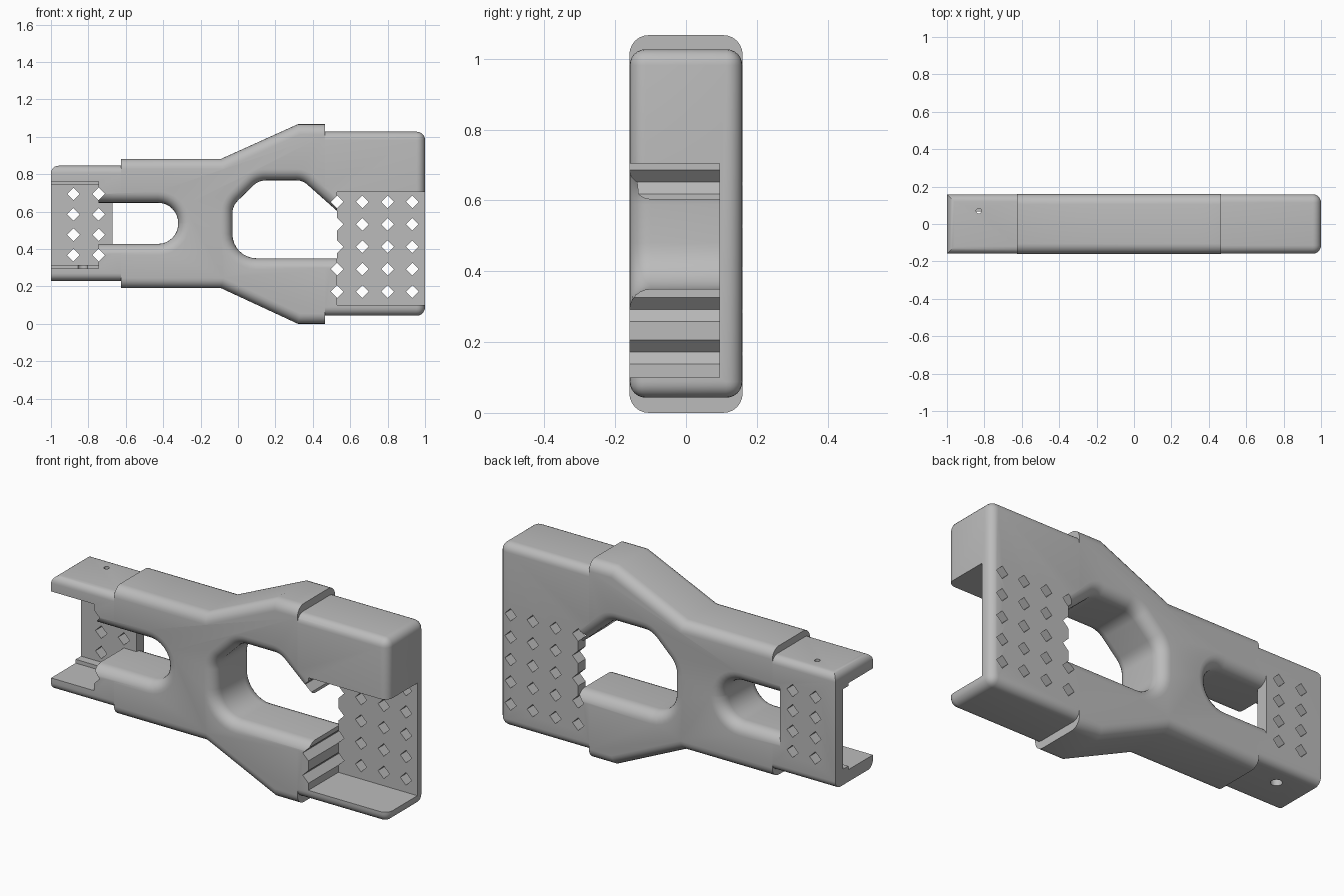
import bpy, bmesh, math
from mathutils import Vector

if "Cube" in bpy.data.objects:
    bpy.data.objects.remove(bpy.data.objects["Cube"], do_unlink=True)

HALF = 0.16      # half thickness of the frame
PLATE = 0.095    # front face of the perforated back plates
FILLET = 0.06

grey = bpy.data.materials.new("plain grey")
grey.use_nodes = True
grey.diffuse_color = (0.5, 0.5, 0.5, 1)
grey.node_tree.nodes["Principled BSDF"].inputs["Base Color"].default_value = (0.5, 0.5, 0.5, 1)


def finish(name, bm):
    bmesh.ops.recalc_face_normals(bm, faces=bm.faces)
    me = bpy.data.meshes.new(name)
    bm.to_mesh(me)
    bm.free()
    me.materials.append(grey)
    ob = bpy.data.objects.new(name, me)
    bpy.context.scene.collection.objects.link(ob)
    return ob


def prism(bm, pts, y0, y1):
    """Extrude an x-z outline along y."""
    face = bm.faces.new([bm.verts.new((x, y0, z)) for x, z in pts])
    out = bmesh.ops.extrude_face_region(bm, geom=[face])["geom"]
    bmesh.ops.translate(bm, vec=(0, y1 - y0, 0),
                        verts=[v for v in out if isinstance(v, bmesh.types.BMVert)])


def slab(name, pts, half, radius, keep):
    """Thick outline whose edges chosen by keep(a, b) are rounded."""
    bm = bmesh.new()
    prism(bm, pts, -half, half)
    edges = [e for e in bm.edges if keep(e.verts[0].co, e.verts[1].co)]
    bmesh.ops.bevel(bm, geom=edges, offset=radius, segments=6, profile=0.5, affect='EDGES')
    return finish(name, bm)


def rect(x0, x1, z0, z1):
    return [(x0, z0), (x1, z0), (x1, z1), (x0, z1)]


def box_cutter(x0, x1, z0, z1, y1):
    bm = bmesh.new()
    prism(bm, rect(x0, x1, z0, z1), -0.3, y1)
    return finish("pocket_cutter", bm)


def rounded(corners, d):
    """Convex outline with rounded corners, grown outward by d."""
    pts = []
    for i, (x, z, r) in enumerate(corners):
        p = Vector((x, z))
        a = (p - Vector(corners[i - 1][:2])).normalized()
        b = (Vector(corners[(i + 1) % len(corners)][:2]) - p).normalized()
        na, nb = Vector((a.y, -a.x)), Vector((b.y, -b.x))
        centre = p - (na + nb) * (r / (1 + na.dot(nb)))
        start, turn = math.atan2(na.y, na.x), math.acos(max(-1, min(1, na.dot(nb))))
        for k in range(9):
            t = start + turn * k / 8
            pts.append(centre + (r + d) * Vector((math.cos(t), math.sin(t))))
    return pts


def hole_cutter(corners, plane, normal):
    """Window cutter flared at both faces, trimmed by one plane."""
    steps = [math.radians(a) for a in range(0, 91, 15)]
    half = [(HALF - FILLET + FILLET * math.sin(t), FILLET * (1 - math.cos(t))) for t in steps]
    half.append((0.25, FILLET))
    levels = [(-y, d) for y, d in reversed(half)] + half
    bm = bmesh.new()
    rings = [[bm.verts.new((p.x, y, p.y)) for p in rounded(corners, d)] for y, d in levels]
    n = len(rings[0])
    for lo, hi in zip(rings, rings[1:]):
        for i in range(n):
            j = (i + 1) % n
            bm.faces.new((lo[i], lo[j], hi[j], hi[i]))
    bm.faces.new(rings[0])
    bm.faces.new(rings[-1])
    bmesh.ops.bisect_plane(bm, geom=bm.verts[:] + bm.edges[:] + bm.faces[:],
                           plane_co=plane, plane_no=normal, clear_outer=True)
    bmesh.ops.holes_fill(bm, edges=[e for e in bm.edges if e.is_boundary], sides=0)
    return finish("hole_cutter", bm)


def pin_cutter(x, y, z, radius):
    bm = bmesh.new()
    bmesh.ops.create_cone(bm, cap_ends=True, segments=20, radius1=radius, radius2=radius, depth=0.2)
    bmesh.ops.translate(bm, vec=(x, y, z), verts=bm.verts)
    return finish("pin_cutter", bm)


def combine(ob, other, operation):
    mod = ob.modifiers.new("combine", 'BOOLEAN')
    mod.operation, mod.solver, mod.object = operation, 'EXACT', other
    deps = bpy.context.evaluated_depsgraph_get()
    me = bpy.data.meshes.new_from_object(ob.evaluated_get(deps))
    ob.modifiers.clear()
    ob.data = me
    bpy.data.objects.remove(other, do_unlink=True)


# Waisted middle, rounded along its outline but square at both ends
L, R = -0.625, 0.465
outline = [(L, 0.19), (-0.09, 0.19), (0.32, 0), (R, 0), (R, 1.067),
           (0.32, 1.067), (-0.09, 0.882), (L, 0.882)]
frame = slab("bracket_frame", outline, HALF, 0.055,
             lambda a, b: abs(a.y - b.y) < 0.01 and abs(a.x - b.x) > 0.01)

# Wide end, rounded all over
wide = slab("wide_end", rect(0.4, 1, 0.043, 1.027), HALF - 0.001, 0.045,
            lambda a, b: max(a.x, b.x) > 0.9)
# Narrow end, rounded lengthwise and along its top end
narrow = slab("narrow_end", rect(-1, -0.55, 0.23, 0.845), HALF - 0.001, 0.04,
              lambda a, b: abs(a.x - b.x) > 0.1 or (a.x < -0.9 and min(a.z, b.z) > 0.8))
combine(frame, wide, 'UNION')
combine(frame, narrow, 'UNION')

# Two see-through windows; each is cut through, then opened into its pocket
large = [(-0.03, 0.35, 0.13), (0.66, 0.35, 0.01), (0.66, 0.487, 0.01),
         (0.345, 0.767, 0.09), (0.11, 0.767, 0.1), (-0.03, 0.63, 0.1)]
small = [(-0.78, 0.427, 0.005), (-0.32, 0.427, 0.108), (-0.32, 0.647, 0.108), (-0.78, 0.647, 0.005)]
cutters = [
    hole_cutter(large, (0.53, 0, 0), (1, 0, 0)),
    hole_cutter(large, (0, PLATE, 0), (0, 1, 0)),
    hole_cutter(small, (-0.67, 0, 0), (-1, 0, 0)),
    hole_cutter(small, (0, PLATE, 0), (0, 1, 0)),
    # Open pockets in the ends, the narrow one with a ledge
    box_cutter(0.53, 1.1, 0.1, 0.705, PLATE),
    box_cutter(-1.1, -0.745, 0.315, 0.745, PLATE),
    box_cutter(-1.1, -0.745, 0.295, 0.76, 0.05),
    # Pin holes through the narrow flanges
    pin_cutter(-0.83, 0.07, 0.82, 0.014),
    pin_cutter(-0.83, 0.04, 0.22, 0.028),
]

# Diamond perforations
bm = bmesh.new()
grids = [((0.53, 0.665, 0.8, 0.932), [0.172 + 0.12 * i for i in range(5)]),
         ((-0.88, -0.745), [0.367 + 0.109 * i for i in range(4)])]
s = 0.034
for xs, zs in grids:
    for x in xs:
        for z in zs:
            prism(bm, [(x - s, z), (x, z - s), (x + s, z), (x, z + s)], -0.3, 0.3)
cutters.append(finish("diamond_cutter", bm))

for cutter in cutters:
    combine(frame, cutter, 'DIFFERENCE')

bpy.ops.object.select_all(action='DESELECT')
bpy.context.view_layer.objects.active = frame
frame.select_set(True)
bpy.ops.object.shade_smooth_by_angle(angle=math.radians(30))
